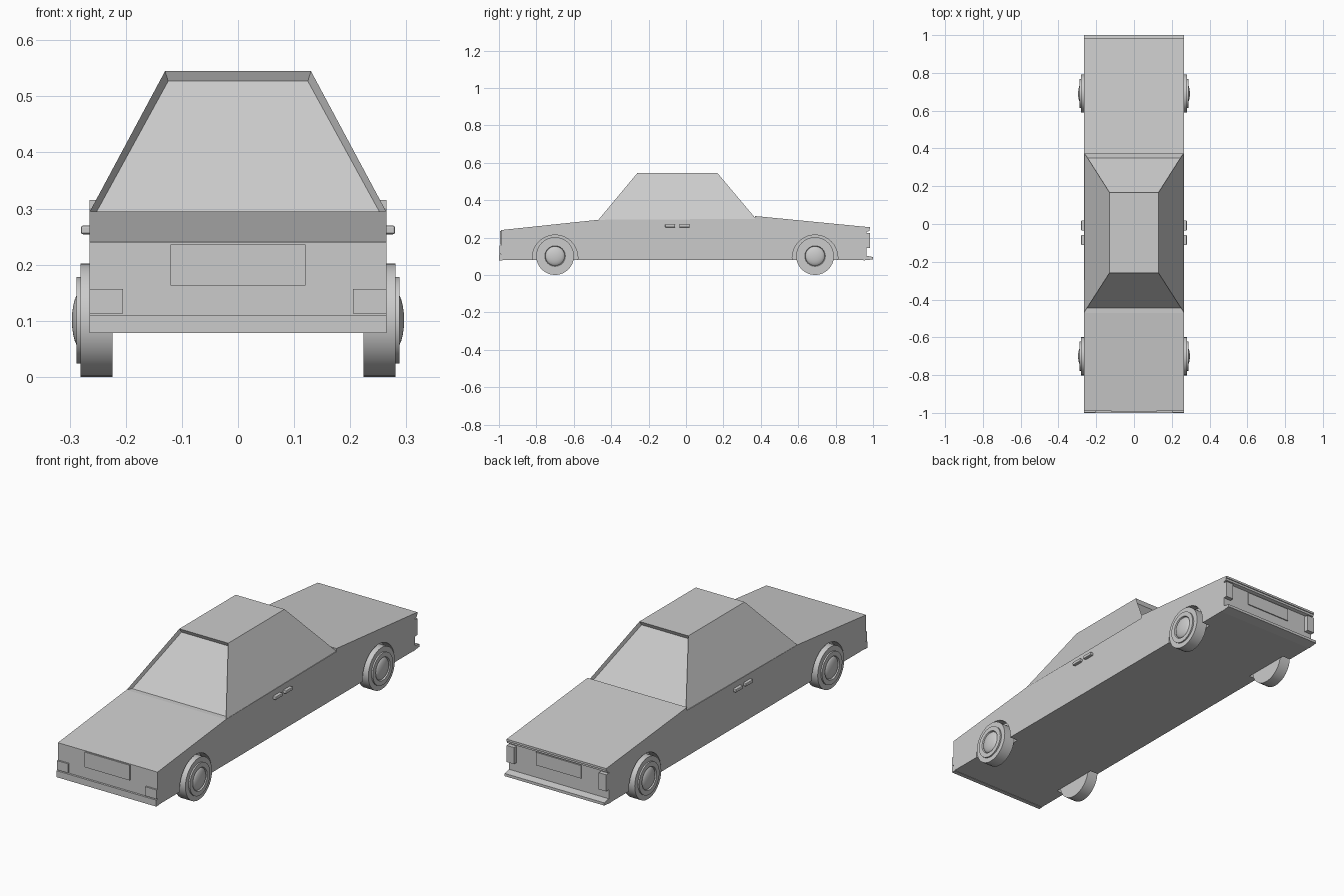
import bpy, bmesh, math
from mathutils import Matrix

if "Cube" in bpy.data.objects:
    bpy.data.objects.remove(bpy.data.objects["Cube"])

W = 0.265          # half width of the body
WHEEL_Y = (-0.70, 0.69)


def finish(name, bm):
    bmesh.ops.recalc_face_normals(bm, faces=bm.faces)
    me = bpy.data.meshes.new(name)
    bm.to_mesh(me)
    bm.free()
    ob = bpy.data.objects.new(name, me)
    bpy.context.collection.objects.link(ob)
    return ob


def prism(name, profile, x0, x1):
    """Extrude a (y, z) profile between two x positions."""
    bm = bmesh.new()
    face = bm.faces.new([bm.verts.new((x0, y, z)) for y, z in profile])
    ext = bmesh.ops.extrude_face_region(bm, geom=[face])
    verts = [v for v in ext["geom"] if isinstance(v, bmesh.types.BMVert)]
    bmesh.ops.translate(bm, verts=verts, vec=(x1 - x0, 0, 0))
    return finish(name, bm)


def box(name, x, y, z, bevel=0):
    """Box from (min, max) pairs."""
    ob = prism(name, [(y[0], z[0]), (y[1], z[0]), (y[1], z[1]), (y[0], z[1])], *x)
    if bevel:
        mod = ob.modifiers.new("Bevel", "BEVEL")
        mod.width, mod.segments = bevel, 2
    return ob


def lathe_x(name, profile, y, z, side, steps=32):
    """Spin an (x, radius) profile about the wheel axle."""
    bm = bmesh.new()
    pts = [bm.verts.new((x * side, 0, r)) for x, r in profile]
    edges = [bm.edges.new(p) for p in zip(pts, pts[1:])]
    bmesh.ops.spin(bm, geom=pts + edges, cent=(0, 0, 0), axis=(1, 0, 0),
                   angle=math.tau, steps=steps)
    bmesh.ops.remove_doubles(bm, verts=bm.verts, dist=1e-5)
    bmesh.ops.translate(bm, verts=bm.verts, vec=(0, y, z))
    ob = finish(name, bm)
    bpy.ops.object.select_all(action="DESELECT")
    ob.select_set(True)
    bpy.context.view_layer.objects.active = ob
    bpy.ops.object.shade_smooth_by_angle(angle=math.radians(35))
    return ob


# Lower body with a recessed tail under the rear lip
body = prism("lower_body", [
    (-0.99, 0.08), (-0.99, 0.24), (-0.47, 0.295), (0.38, 0.30),
    (0.98, 0.25), (0.98, 0.235), (0.965, 0.23), (0.965, 0.08)], -W, W)

# Boot lid standing slightly proud of the body
prism("boot_lid", [(0.37, 0.295), (0.37, 0.315), (0.985, 0.255), (0.985, 0.245)], -W, W)

# Cabin frustum with recessed front and rear glass
bm = bmesh.new()
low = [bm.verts.new((sx * W, y, 0.293)) for sx, y in ((-1, -0.47), (1, -0.47), (1, 0.38), (-1, 0.38))]
top = [bm.verts.new((sx * 0.13, y, 0.545)) for sx, y in ((-1, -0.26), (1, -0.26), (1, 0.168), (-1, 0.168))]
bm.faces.new(low)
bm.faces.new(top)
sides = [bm.faces.new((low[i], low[(i + 1) % 4], top[(i + 1) % 4], top[i])) for i in range(4)]
bmesh.ops.recalc_face_normals(bm, faces=bm.faces)
bmesh.ops.inset_individual(bm, faces=[sides[0], sides[2]], thickness=0.01, depth=-0.018)
finish("cabin", bm)

# Bumpers and number plate panels
box("front_bumper", (-W, W), (-1.0, -0.98), (0.078, 0.109))
prism("rear_bumper", [(0.95, 0.078), (1.0, 0.083), (1.0, 0.096), (0.95, 0.105)], -W, W)
box("front_plate", (-0.12, 0.12), (-0.995, -0.98), (0.163, 0.236))
box("rear_plate", (-0.12, 0.12), (0.95, 0.97), (0.163, 0.225))

for side, label in ((-1, "left"), (1, "right")):
    # Lamps and door handles
    def span(a, b):
        return tuple(sorted((a * side, b * side)))
    box(f"{label}_headlamp", span(0.205, W), (-0.998, -0.98), (0.113, 0.157))
    box(f"{label}_tail_lamp", span(0.225, W), (0.95, 0.985), (0.145, 0.225))
    for i, y in enumerate((-0.085, -0.008)):
        box(f"{label}_handle_{i + 1}", span(0.255, 0.28), (y - 0.027, y + 0.027),
            (0.254, 0.270), 0.004)

    for y, end in zip(WHEEL_Y, ("front", "rear")):
        # Wheel well cut into the body side
        cutter = lathe_x(f"{label}_{end}_well_cutter",
                         [(0.222, 0), (0.222, 0.122), (0.30, 0.122), (0.30, 0)], y, 0.092, side)
        cutter.hide_render = True
        cutter.hide_set(True)
        mod = body.modifiers.new("Well", "BOOLEAN")
        mod.operation, mod.solver, mod.object = "DIFFERENCE", "EXACT", cutter

        # Tyre with stepped rim and domed hub
        lathe_x(f"{label}_{end}_tyre", [
            (0.224, 0), (0.224, 0.101), (0.281, 0.101), (0.281, 0.077),
            (0.288, 0.077), (0.288, 0.055), (0.281, 0.052), (0.281, 0)], y, 0.101, side)
        dome = [(0.278 + 0.018 * math.sin(a), 0.053 * math.cos(a))
                for a in (i * math.pi / 12 for i in range(7))]
        lathe_x(f"{label}_{end}_hub", [(0.275, 0)] + dome, y, 0.101, side)
